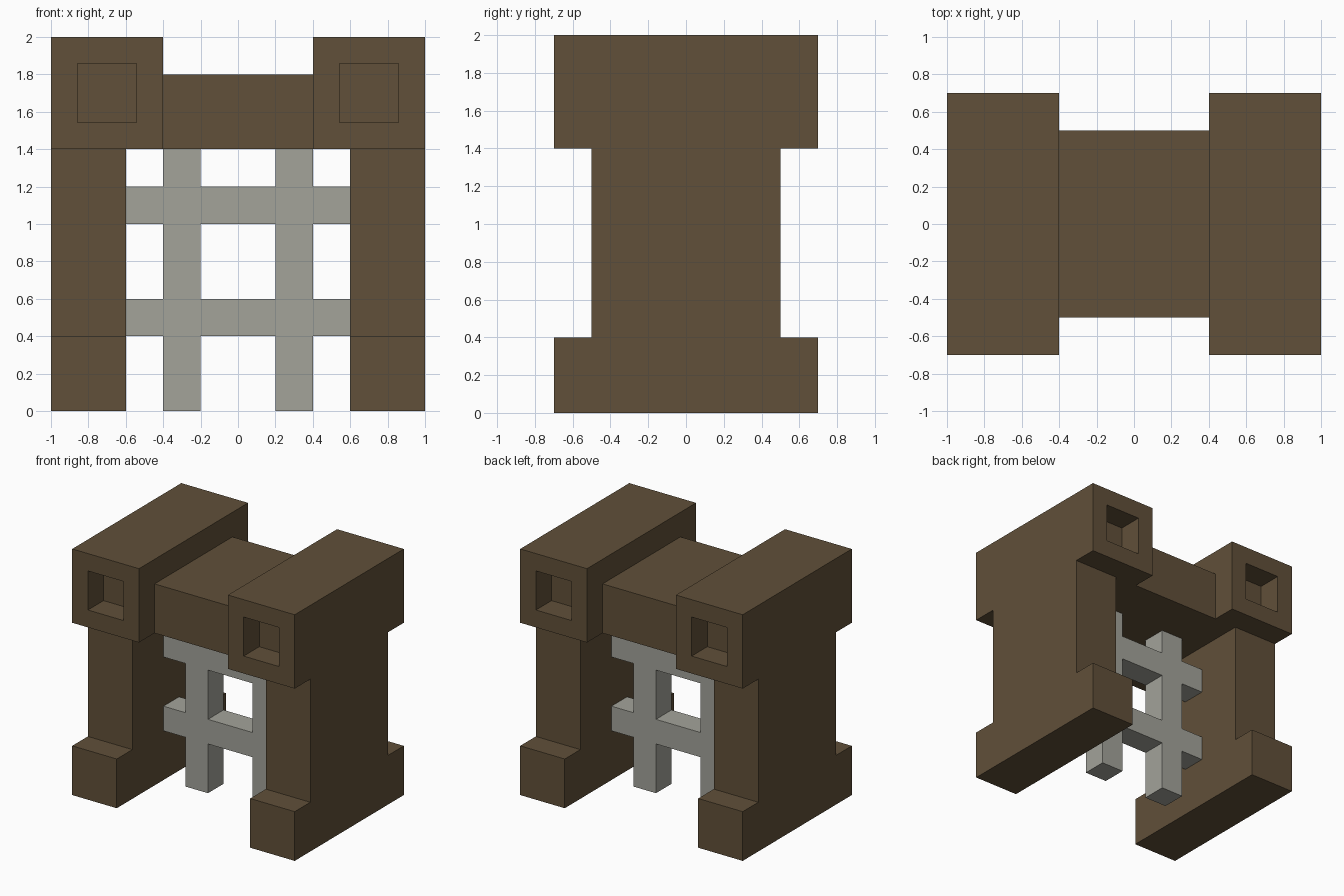
import bpy, bmesh
from mathutils import Vector

if "Cube" in bpy.data.objects:
    bpy.data.objects.remove(bpy.data.objects["Cube"])


def make_material(name, color):
    m = bpy.data.materials.new(name)
    m.diffuse_color = (*color, 1)
    m.use_nodes = True
    m.node_tree.nodes["Principled BSDF"].inputs["Base Color"].default_value = m.diffuse_color
    return m


WOOD = make_material("brown_wood", (0.119, 0.080, 0.041))
IRON = make_material("grey_iron", (0.366, 0.366, 0.323))


def finish(bm, name, mat):
    bmesh.ops.recalc_face_normals(bm, faces=bm.faces)
    me = bpy.data.meshes.new(name)
    bm.to_mesh(me)
    bm.free()
    me.materials.append(mat)
    ob = bpy.data.objects.new(name, me)
    bpy.context.collection.objects.link(ob)
    return ob


def box_bm(lo, hi):
    bm = bmesh.new()
    bmesh.ops.create_cube(bm, size=1)
    lo, hi = Vector(lo), Vector(hi)
    for v in bm.verts:
        v.co = (lo + hi) / 2 + v.co * (hi - lo)
    return bm


def extrude(bm, faces, offset):
    res = bmesh.ops.extrude_face_region(bm, geom=faces)
    moved = [g for g in res["geom"] if isinstance(g, bmesh.types.BMVert)]
    bmesh.ops.translate(bm, verts=moved, vec=offset)


for side, s in (("left", -1), ("right", 1)):
    # Side wall with a foot stepping out at front and back
    half = [(0.7, 0), (0.7, 0.4), (0.5, 0.4), (0.5, 1.4)]
    outline = half + [(-y, z) for y, z in reversed(half)]
    bm = bmesh.new()
    face = bm.faces.new([bm.verts.new((s * 0.6, y, z)) for y, z in outline])
    extrude(bm, [face], (s * 0.4, 0, 0))
    finish(bm, side + "_wall", WOOD)

    # Overhanging top block with a square socket in each end
    x0, x1 = sorted((s * 0.4, s * 1.0))
    bm = box_bm((x0, -0.7, 1.4), (x1, 0.7, 2.0))
    bm.normal_update()
    ends = [f for f in bm.faces if abs(f.normal.y) > 0.9]
    for f in ends:
        inward = -0.2 * f.normal
        bmesh.ops.inset_region(bm, faces=[f], thickness=0.2)
        bmesh.ops.translate(bm, verts=bmesh.ops.extrude_discrete_faces(
            bm, faces=[f])["faces"][0].verts, vec=inward)
    finish(bm, side + "_top_block", WOOD)

# Lintel between the top blocks
finish(box_bm((-0.4, -0.5, 1.4), (0.4, 0.5, 1.8)), "lintel", WOOD)

# Grate: one flat lattice of crossing bars, given thickness
xs = [-0.6, -0.4, -0.2, 0.2, 0.4, 0.6]
zs = [0, 0.4, 0.6, 1.0, 1.2, 1.4]
bm = bmesh.new()
grid = [[bm.verts.new((x, -0.1, z)) for z in zs] for x in xs]
for i in range(5):
    for j in range(5):
        if i in (1, 3) or j in (1, 3):
            bm.faces.new((grid[i][j], grid[i + 1][j],
                          grid[i + 1][j + 1], grid[i][j + 1]))
bmesh.ops.delete(bm, geom=[v for v in bm.verts if not v.link_faces],
                 context='VERTS')
extrude(bm, list(bm.faces), (0, 0.2, 0))
finish(bm, "grate", IRON)
